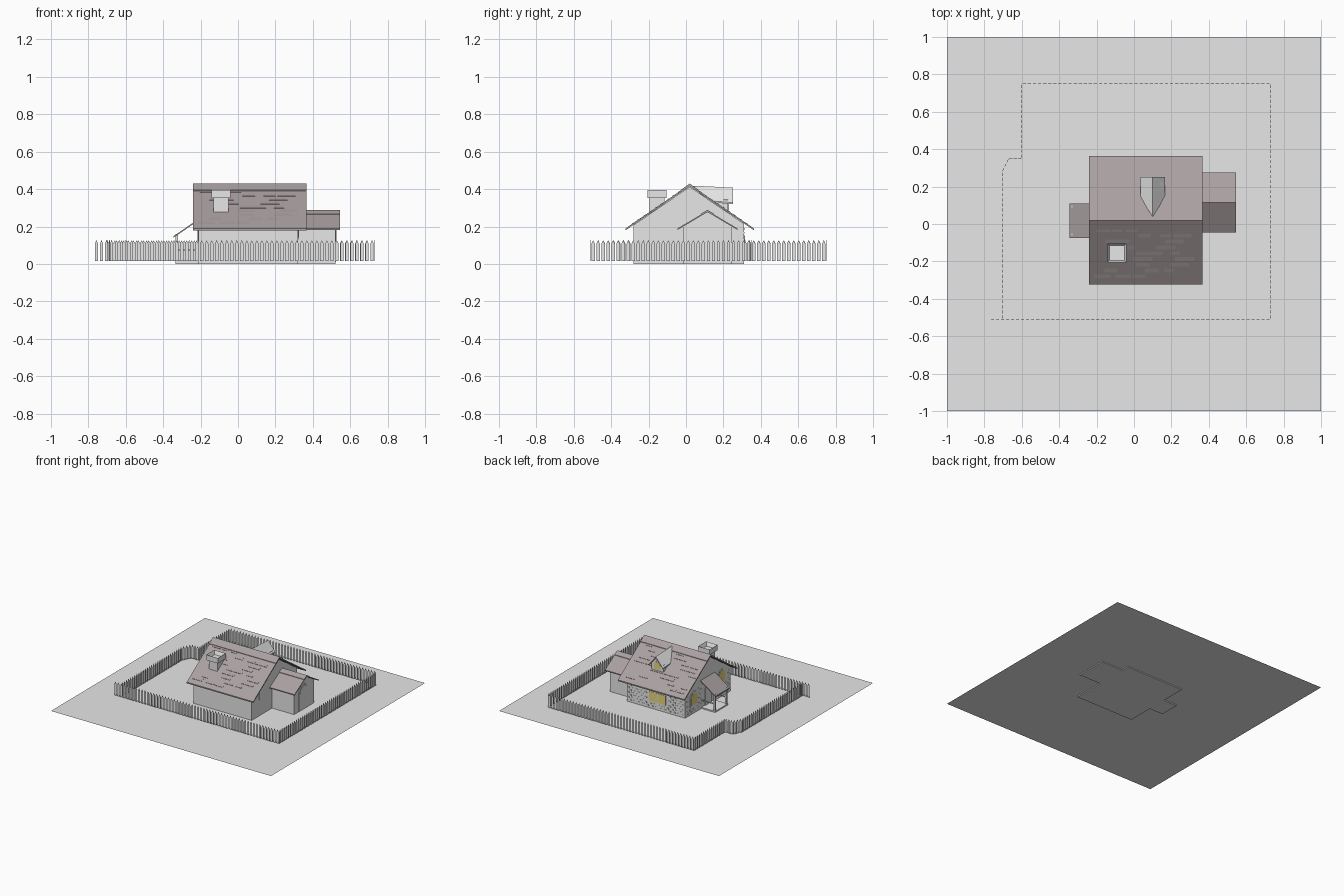
import bpy, bmesh, math, random
from mathutils import Vector

if "Cube" in bpy.data.objects:
    bpy.data.objects.remove(bpy.data.objects["Cube"])
random.seed(4)


def material(name, col):
    m = bpy.data.materials.new(name)
    m.diffuse_color = (*col, 1)
    m.use_nodes = True
    m.node_tree.nodes["Principled BSDF"].inputs["Base Color"].default_value = m.diffuse_color
    return m


GREY = material("light_grey", (0.8, 0.8, 0.8))
ROOF = material("roof_brown_grey", (0.40, 0.35, 0.355))
GLOW = material("window_yellow", (0.80, 0.66, 0.22))


def finish(name, bm, mat):
    bmesh.ops.recalc_face_normals(bm, faces=bm.faces)
    me = bpy.data.meshes.new(name)
    bm.to_mesh(me)
    bm.free()
    me.materials.append(mat)
    ob = bpy.data.objects.new(name, me)
    bpy.context.collection.objects.link(ob)
    return ob


def add_prism(bm, pts, place, lo, hi):
    """Extrude a 2D outline between two depths; place maps (u, v, depth) to 3D."""
    a = [bm.verts.new(place(u, v, lo)) for u, v in pts]
    b = [bm.verts.new(place(u, v, hi)) for u, v in pts]
    bm.faces.new(a)
    bm.faces.new(b[::-1])
    n = len(pts)
    for i in range(n):
        bm.faces.new((a[i], b[i], b[(i + 1) % n], a[(i + 1) % n]))


PLACE = {"x": lambda u, v, d: (d, u, v),
         "y": lambda u, v, d: (u, d, v),
         "z": lambda u, v, d: (u, v, d)}


def prism(name, pts, axis, lo, hi, mat):
    bm = bmesh.new()
    add_prism(bm, pts, PLACE[axis], lo, hi)
    return finish(name, bm, mat)


def rect(u0, u1, v0, v1):
    return [(u0, v0), (u1, v0), (u1, v1), (u0, v1)]


def box(name, x, y, z, mat):
    return prism(name, rect(*x, *y), "z", *z, mat)


def arch(c, w, v0, top):
    r = w / 2
    return [(c - r, v0), (c + r, v0)] + [
        (c + r * math.cos(t * math.pi / 12), top - r + r * math.sin(t * math.pi / 12))
        for t in range(13)]


def chevron(c, half, eave, ridge, t):
    up = [(c - half, eave), (c, ridge), (c + half, eave)]
    return up + [(u, v - t) for u, v in up[::-1]]


def arch_window(name, axis, c, w, v0, top, face, out, mat):
    """Thin frame plate, then a pane standing slightly proud of it."""
    for part, inset, d, m in (("frame", 0, 0.004, GREY), ("pane", 0.012, 0.006, mat)):
        prism(name + "_" + part, arch(c, w - 2 * inset, v0 + inset, top - inset),
              axis, face, face + out * d, m)


# Ground sheet
bm = bmesh.new()
bm.faces.new([bm.verts.new((x, y, 0.008)) for x, y in rect(-1, 1, -1, 1)])
finish("lawn", bm, GREY)

# Main house: gabled walls, roof, ridge cap
RY, RZ, SL = 0.02, 0.425, 0.235 / 0.343
prism("house_walls", [(-0.28, 0), (0.31, 0), (0.31, 0.215), (RY, RZ - 0.013), (-0.28, 0.208)],
      "x", -0.21, 0.32, GREY)
prism("main_roof", chevron(RY, 0.343, 0.19, RZ, 0.01), "x", -0.24, 0.365, ROOF)
prism("ridge_cap", chevron(RY, 0.05, RZ + 0.004 - 0.05 * SL, RZ + 0.004, 0.006),
      "x", -0.241, 0.366, ROOF)

# Broken shingle courses on both slopes
bm = bmesh.new()
for side in (-1, 1):
    for k in range(2, 11):
        d = 0.031 * k
        for _ in range(3):
            x = random.uniform(-0.235, 0.25)
            w = random.uniform(0.05, 0.11)
            z = RZ - d * SL
            pts = [(RY + side * d, z - 0.002), (RY + side * d, z + 0.002),
                   (RY + side * (d - 0.02), z + 0.02 * SL)]
            add_prism(bm, pts, PLACE["x"], x, min(x + w, 0.36))
finish("shingle_courses", bm, ROOF)

# Side extension
prism("extension_walls", [(-0.015, 0), (0.245, 0), (0.245, 0.205), (0.115, 0.28), (-0.015, 0.205)],
      "x", 0.3, 0.52, GREY)
prism("extension_roof", chevron(0.115, 0.16, 0.19, 0.285, 0.008), "x", 0.3, 0.545, ROOF)
prism("extension_ridge_cap", chevron(0.115, 0.035, 0.268, 0.289, 0.005), "x", 0.3, 0.546, ROOF)
arch_window("extension_door", "x", 0.112, 0.135, 0.01, 0.215, 0.52, 1, GREY)

# Arched windows on the walls
arch_window("right_window", "x", -0.128, 0.145, 0.13, 0.29, 0.32, 1, GREY)
arch_window("left_front_window", "x", -0.16, 0.10, 0.12, 0.235, -0.21, -1, GLOW)
arch_window("left_back_window", "x", 0.2, 0.10, 0.07, 0.19, -0.21, -1, GLOW)
prism("back_window_frame", rect(-0.045, 0.125, 0.06, 0.155), "y", 0.31, 0.314, GREY)
for i in range(2):
    x = -0.037 + i * 0.08
    prism("back_window_pane", rect(x, x + 0.074, 0.068, 0.147), "y", 0.31, 0.316, GLOW)

# Stones scattered in rows on the back and left walls
bm = bmesh.new()
for r in range(9):
    z = 0.022 + r * 0.02
    for c in range(13):
        x = -0.2 + c * 0.04 + (r % 2) * 0.018
        if x < 0.3 and not (-0.07 < x < 0.13 and 0.045 < z < 0.16):
            add_prism(bm, rect(x, x + 0.02, z, z + 0.01), PLACE["y"], 0.308, 0.3125)
        y = -0.27 + c * 0.044 + (r % 2) * 0.018
        if y < 0.285 and not (0.13 < y < 0.26 and 0.055 < z < 0.2) \
                and not (-0.24 < y < -0.1 and z > 0.105) and not -0.06 < y < 0.09:
            add_prism(bm, rect(y, y + 0.02, z, z + 0.01), PLACE["x"], -0.2125, -0.208)
finish("wall_stones", bm, GREY)

# Dormer on the back slope
prism("dormer_walls", [(0.045, 0.26), (0.155, 0.26), (0.155, 0.345), (0.1, 0.402), (0.045, 0.345)],
      "y", 0.08, 0.225, GREY)
dormer = prism("dormer_roof", chevron(0.1, 0.065, 0.338, 0.418, 0.008), "y", 0.04, 0.25, GREY)
for v in dormer.data.vertices:
    if v.co.y > 0.2:
        v.co.z -= 0.01          # ridge dips towards the front
    elif v.co.z < 0.38:
        v.co.y = 0.12           # eaves end where they meet the slope
arch_window("dormer_window", "y", 0.1, 0.08, 0.285, 0.37, 0.225, 1, GLOW)

# Chimney with hollow cap
box("chimney_stack", (-0.13, -0.052), (-0.194, -0.116), (0.26, 0.355), GREY)
cap = box("chimney_cap", (-0.143, -0.039), (-0.207, -0.103), (0.352, 0.396), GREY)
bm = bmesh.new()
bm.from_mesh(cap.data)
top = max(bm.faces, key=lambda f: f.calc_center_median().z)
bmesh.ops.inset_region(bm, faces=[top], thickness=0.018)
bmesh.ops.translate(bm, verts=top.verts, vec=(0, 0, -0.03))
bm.to_mesh(cap.data)
bm.free()

# Porch with lean-to roof, posts, rail and door
box("porch_floor", (-0.335, -0.2), (-0.065, 0.1), (0.0, 0.018), GREY)
prism("porch_roof", [(-0.345, 0.14), (-0.2, 0.24), (-0.2, 0.248), (-0.345, 0.148)],
      "y", -0.075, 0.11, ROOF)
for y in (-0.062, 0.087):
    box("porch_post", (-0.333, -0.321), (y, y + 0.012), (0.01, 0.16), GREY)
    box("porch_side_rail", (-0.33, -0.2), (y + 0.003, y + 0.009), (0.07, 0.078), GREY)
box("porch_beam", (-0.333, -0.321), (-0.062, 0.099), (0.135, 0.147), GREY)
box("door", (-0.216, -0.205), (-0.025, 0.055), (0.018, 0.16), GREY)

# Picket fence following its outline, with a jog at the back left
corners = [(-0.705, -0.51), (-0.705, 0.28), (-0.67, 0.35), (-0.6, 0.35), (-0.6, 0.75),
           (0.73, 0.75), (0.73, -0.51), (-0.77, -0.51)]
bm = bmesh.new()
for p, q in zip(corners, corners[1:]):
    p, q = Vector(p), Vector(q)
    n = max(2, round((q - p).length / 0.027))
    d = (q - p).normalized()
    side = Vector((-d.y, d.x))
    step = (q - p).length / n
    for i in range(n):
        c = p + d * step * (i + 0.5)
        picket = [(-0.009, 0.015), (0.009, 0.015), (0.009, 0.108), (0, 0.127), (-0.009, 0.108)]
        add_prism(bm, picket,
                  lambda u, v, k: (*(c + d * u + side * k), v), -0.0015, 0.0015)
finish("picket_fence", bm, GREY)
